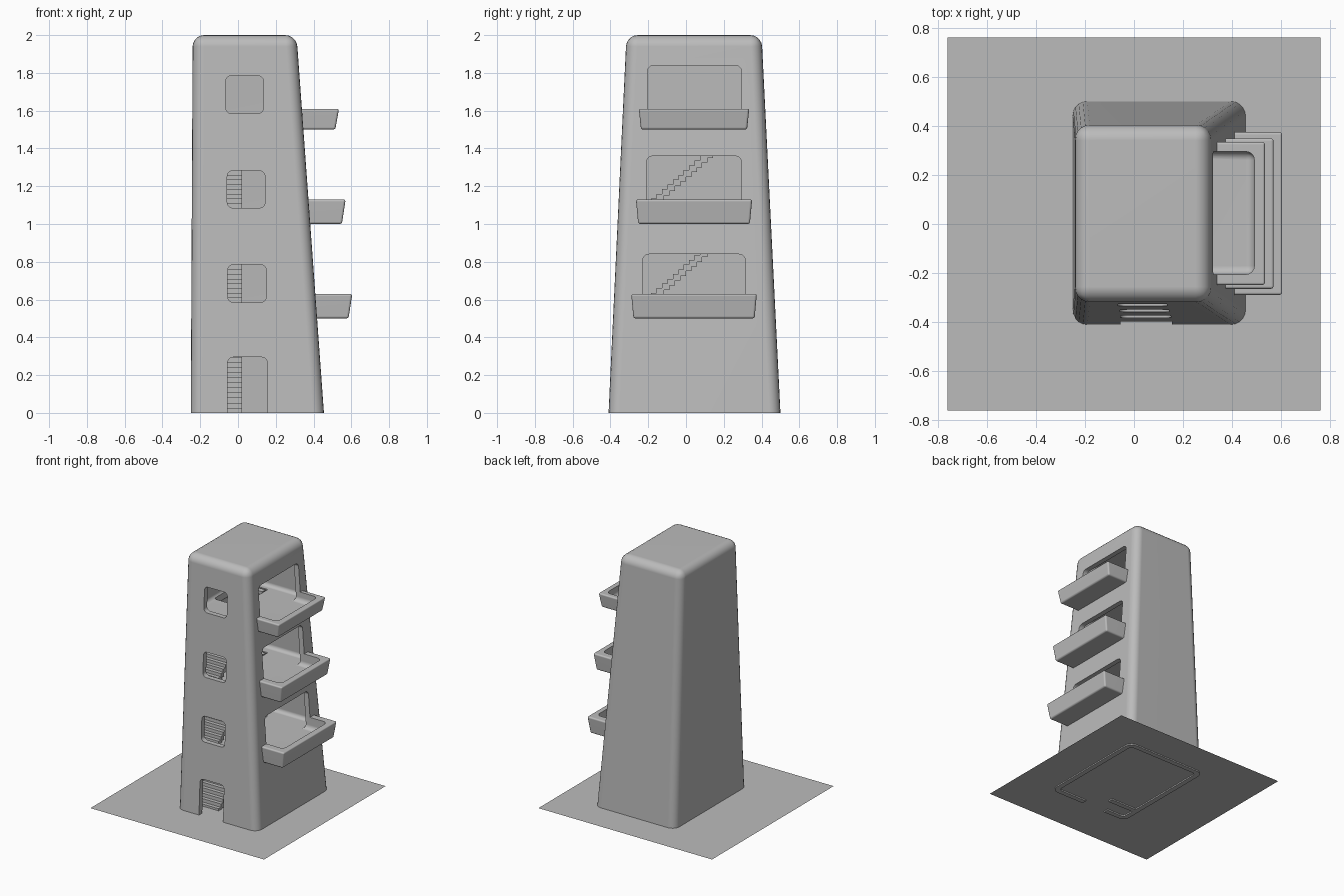
import bpy, bmesh
from mathutils import Vector

if "Cube" in bpy.data.objects:
    bpy.data.objects.remove(bpy.data.objects["Cube"], do_unlink=True)

grey = bpy.data.materials.new("plain grey")
grey.use_nodes = True
grey.diffuse_color = (0.5, 0.5, 0.5, 1)
grey.node_tree.nodes["Principled BSDF"].inputs["Base Color"].default_value = (0.5, 0.5, 0.5, 1)

WALL = 0.04
FLOORS = [-0.1, 0.535, 1.035, 1.535]


def add_object(name, bm):
    bmesh.ops.recalc_face_normals(bm, faces=bm.faces)
    mesh = bpy.data.meshes.new(name)
    bm.to_mesh(mesh)
    bm.free()
    obj = bpy.data.objects.new(name, mesh)
    bpy.context.collection.objects.link(obj)
    mesh.materials.append(grey)
    return obj


def frustum(name, bottom, top, z0, z1, radius=0.0, flat_base=False):
    """Box between two rectangles (x0, x1, y0, y1), with rounded edges."""
    bm = bmesh.new()
    bmesh.ops.create_cube(bm, size=1)
    for v in bm.verts:
        x0, x1, y0, y1 = top if v.co.z > 0 else bottom
        v.co = Vector((x1 if v.co.x > 0 else x0, y1 if v.co.y > 0 else y0,
                       z1 if v.co.z > 0 else z0))
    if radius:
        edges = [e for e in bm.edges
                 if not (flat_base and all(v.co.z == z0 for v in e.verts))]
        bmesh.ops.bevel(bm, geom=edges, offset=radius, segments=5, profile=0.5,
                        affect='EDGES', clamp_overlap=True)
    return add_object(name, bm)


def outline(z, inset=0.0):
    """Outer rectangle of the tapering tower at height z."""
    base, head = (-0.25, 0.455, -0.41, 0.50), (-0.24, 0.31, -0.315, 0.40)
    x0, x1, y0, y1 = [a + (b - a) * z / 2 for a, b in zip(base, head)]
    return x0 + inset, x1 - inset, y0 + inset, y1 - inset


def combine(target, other, operation):
    mod = target.modifiers.new("combine", 'BOOLEAN')
    mod.operation, mod.solver, mod.object = operation, 'EXACT', other
    other.hide_render = True
    bpy.context.view_layer.objects.active = target
    bpy.ops.object.modifier_apply(modifier=mod.name)
    bpy.data.objects.remove(other, do_unlink=True)


def smooth(obj):
    bpy.ops.object.select_all(action='DESELECT')
    obj.select_set(True)
    bpy.context.view_layer.objects.active = obj
    bpy.ops.object.shade_smooth_by_angle(angle=0.6)
    obj.modifiers.new("even shading", 'WEIGHTED_NORMAL').keep_sharp = True


# Tapering tower
tower = frustum("tower", outline(0), outline(2), 0, 2, 0.06, flat_base=True)

# Balconies: reach, y range, rail top, doorway y range, doorway top
balconies = [
    (0.605, -0.29, 0.375, 0.63, -0.23, 0.315, 0.84),
    (0.57, -0.265, 0.35, 1.13, -0.21, 0.295, 1.36),
    (0.535, -0.25, 0.335, 1.61, -0.205, 0.295, 1.84),
]
for floor, (reach, y0, y1, rail, d0, d1, door) in zip(FLOORS[1:], balconies):
    start = outline(floor)[1] - 0.03
    tray = frustum("balcony", (start, reach - 0.02, y0 + 0.012, y1 - 0.012),
                   (start, reach, y0, y1), floor - 0.035, rail, 0.012)
    combine(tower, tray, 'UNION')

# Hollow storeys
for i, floor in enumerate(FLOORS):
    ceiling = FLOORS[i + 1] - WALL if i < 3 else 2 - WALL
    room = frustum("room", outline(floor, WALL), outline(ceiling, WALL),
                   floor, ceiling, 0.03)
    combine(tower, room, 'DIFFERENCE')

# Doorways opening into the balcony trays
for floor, (reach, y0, y1, rail, d0, d1, door) in zip(FLOORS[1:], balconies):
    area = (0.2, reach - 0.045, d0, d1)
    combine(tower, frustum("doorway", area, area, floor, door, 0.035), 'DIFFERENCE')

# Front entrance and windows: x range, z range
for x0, x1, z0, z1 in [(-0.055, 0.155, -0.1, 0.295), (-0.055, 0.15, 0.585, 0.785),
                       (-0.057, 0.143, 1.085, 1.282), (-0.065, 0.135, 1.585, 1.785)]:
    area = (x0, x1, -0.6, -0.2)
    combine(tower, frustum("window", area, area, z0, z1, 0.03), 'DIFFERENCE')

# Stairwells through the upper floors
for floor in FLOORS[1:]:
    area = (-0.19, 0.03, -0.02, 0.33)
    combine(tower, frustum("stairwell", area, area, floor - 0.08, floor + 0.04),
            'DIFFERENCE')
smooth(tower)

# Flights of stairs along the closed side wall
STEPS = 20
for name, z0, z1 in [("lower_stairs", 0, FLOORS[1]), ("middle_stairs", FLOORS[1], FLOORS[2]),
                     ("upper_stairs", FLOORS[2], FLOORS[3])]:
    rise, run = (z1 - z0) / STEPS, 0.575 / STEPS
    bm = bmesh.new()
    for k in range(STEPS):
        step = bmesh.ops.create_cube(bm, size=1)["verts"]
        bmesh.ops.scale(bm, vec=(0.245, run * 1.4, rise * 1.4), verts=step)
        bmesh.ops.translate(bm, verts=step, vec=(
            -0.1025, -0.265 + (k + 0.5) * run, z0 + (k + 1) * rise - rise * 0.7))
    for v in bm.verts:
        v.co.z = max(v.co.z, 0)
    add_object(name, bm)

# Ground sheet
bm = bmesh.new()
bmesh.ops.create_grid(bm, x_segments=1, y_segments=1, size=0.76)
bmesh.ops.translate(bm, verts=bm.verts, vec=(0, 0, 0.01))
add_object("ground_sheet", bm)
